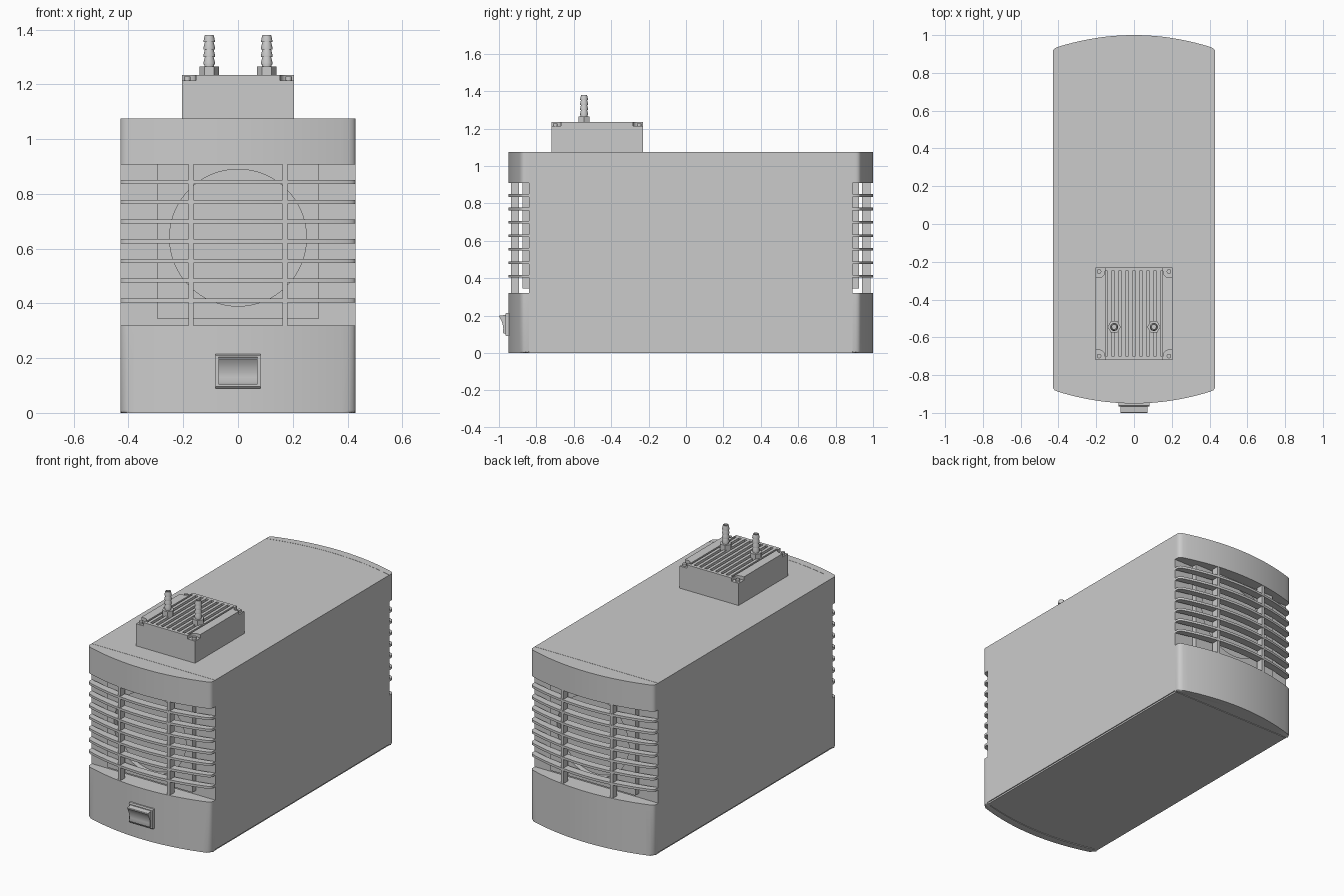
import bpy, bmesh, math

if "Cube" in bpy.data.objects:
    bpy.data.objects.remove(bpy.data.objects["Cube"])

YC = 0.025          # middle of the housing along y
HW = 0.43           # half width
Z_TOP = 1.075
SLOT = (0.32, 0.908)


def finish(name, bm, smooth=True):
    bmesh.ops.recalc_face_normals(bm, faces=bm.faces)
    me = bpy.data.meshes.new(name)
    bm.to_mesh(me)
    bm.free()
    ob = bpy.data.objects.new(name, me)
    bpy.context.collection.objects.link(ob)
    if smooth:
        bpy.ops.object.select_all(action='DESELECT')
        ob.select_set(True)
        bpy.context.view_layer.objects.active = ob
        bpy.ops.object.shade_smooth_by_angle(angle=math.radians(32))
    return ob


def prism(name, pts, lo, hi, place=lambda a, b, t: (a, b, t), bevel_bottom=0):
    """Extrude a 2D outline between lo and hi; place maps it into space."""
    bm = bmesh.new()
    a = [bm.verts.new(place(p[0], p[1], lo)) for p in pts]
    b = [bm.verts.new(place(p[0], p[1], hi)) for p in pts]
    bottom = bm.faces.new(a)
    bm.faces.new(b)
    n = len(pts)
    for i in range(n):
        bm.faces.new((a[i], a[(i + 1) % n], b[(i + 1) % n], b[i]))
    if bevel_bottom:
        bmesh.ops.bevel(bm, geom=list(bottom.edges), offset=bevel_bottom,
                        segments=2, profile=0.5, affect='EDGES')
    return finish(name, bm)


def box(name, x, y, z):
    return prism(name, [(x[0], y[0]), (x[1], y[0]), (x[1], y[1]), (x[0], y[1])], *z)


def lathe(name, profile, loc, n=32):
    """Revolve a closed (r, z) profile about a vertical axis."""
    bm = bmesh.new()
    rings = [[bm.verts.new((loc[0] + r * math.cos(2 * math.pi * i / n),
                            loc[1] + r * math.sin(2 * math.pi * i / n),
                            loc[2] + z)) for i in range(n)] for r, z in profile]
    for k, ring in enumerate(rings):
        nxt = rings[(k + 1) % len(rings)]
        for i in range(n):
            j = (i + 1) % n
            bm.faces.new((ring[i], ring[j], nxt[j], nxt[i]))
    return finish(name, bm)


def disc(cx, cy, r, n, start=0.0):
    return [(cx + r * math.cos(start + 2 * math.pi * i / n),
             cy + r * math.sin(start + 2 * math.pi * i / n)) for i in range(n)]


# Main housing
box("housing", (-HW, HW), (YC - 0.865, YC + 0.865), (0.01, Z_TOP))
box("base_plate", (-HW + 0.006, HW - 0.006), (YC - 0.87, YC + 0.87), (0, 0.01))

# Plan outlines of the bowed ends, measured outward from the housing middle
xs = [0.405 * i / 14 for i in range(-14, 15)]
corner = [(0.42, 0.905), (0.428, 0.895), (HW, 0.882), (HW, 0.865)]
outer = ([(-x, h) for x, h in reversed(corner)]
         + [(x, 0.975 - 0.063 * (x / 0.405) ** 2) for x in xs] + corner)
inner = [(HW * i / 14, 0.925 - 0.06 * (i / 14) ** 2) for i in range(-14, 15)]
shell = outer + list(reversed(inner[1:-1]))

for end, s in (("front", -1), ("back", 1)):
    def plan(x, h, z, s=s):
        return (x, YC + s * h, z)

    # Solid bands above and below the grille
    prism(end + "_cap_lower", shell, 0, SLOT[0], plan, 0.01)
    prism(end + "_cap_upper", shell, SLOT[1], Z_TOP, plan)
    prism(end + "_floor", inner, 0.004, SLOT[0], plan)
    prism(end + "_roof", inner, SLOT[1], Z_TOP - 0.001, plan)

    # Grille slats and uprights
    for k in range(7):
        z = 0.411 + 0.072 * k
        prism(f"{end}_slat_{k + 1}", shell, z - 0.0075, z + 0.0075, plan)
    for side in (-1, 1):
        x = side * 0.172
        prism(f"{end}_upright", [(x - 0.009, 0.917), (x + 0.009, 0.917),
                                 (x + 0.009, 0.961), (x - 0.009, 0.961)],
              SLOT[0], SLOT[1], plan)

    # Square fan frame with a round opening
    bm = bmesh.new()
    n, half, zc = 64, 0.295, 0.64
    rings = []
    for square, h in ((1, 0.864), (1, 0.9), (0, 0.9), (0, 0.866)):
        ring = []
        for i in range(n):
            c, q = math.cos(2 * math.pi * i / n), math.sin(2 * math.pi * i / n)
            r = half / max(abs(c), abs(q)) if square else 0.25
            ring.append(bm.verts.new(plan(r * c, h, zc + r * q)))
        rings.append(ring)
    for a, b in zip(rings, rings[1:]):
        for i in range(n):
            j = (i + 1) % n
            bm.faces.new((a[i], a[j], b[j], b[i]))
    bm.faces.new(rings[-1])
    finish(end + "_fan_frame", bm)

# Power switch: bezel and rocker (profiles in y, z extruded along x)
along_x = lambda y, z, x: (x, y, z)
prism("switch_bezel", [(-0.93, 0.09), (-0.96, 0.09), (-0.966, 0.096),
                       (-0.966, 0.209), (-0.96, 0.215), (-0.93, 0.215)],
      -0.083, 0.083, along_x)
prism("switch_rocker", [(-0.95, 0.104), (-0.976, 0.104), (-0.979, 0.112),
                        (-0.977, 0.13), (-0.979, 0.148), (-0.984, 0.166),
                        (-0.991, 0.182), (-1.0, 0.195), (-0.998, 0.2),
                        (-0.95, 0.205)],
      -0.072, 0.072, along_x)

# Pump block on the roof
PY, PX, PL = -0.475, 0.205, 0.245
Z0, Z1 = 1.214, 1.235
box("pump_block", (-PX, PX), (PY - PL, PY + PL), (Z_TOP - 0.005, Z0))

# Raised lid: side rails with notched corners, end strips and cooling ribs
half_rail = [(0.15, PL), (0.154, PL), (0.155, 0.222)]
half_rail += [(0.185 + 0.03 * math.cos(t), 0.222 + 0.03 * math.sin(t))
              for t in [math.pi * (1 + k / 12) for k in range(1, 7)]]
half_rail += [(PX, 0.192)]
rail = half_rail + [(x, -y) for x, y in reversed(half_rail)]
for s in (-1, 1):
    prism("lid_rail", rail, Z0, Z1, lambda x, y, z, s=s: (s * x, PY + y, z))
    box("lid_end_strip", (-0.15, 0.15),
        sorted((PY + s * 0.225, PY + s * PL)), (Z0, Z1))
    for t in (-1, 1):
        prism("lid_screw", disc(s * 0.185, PY + t * 0.224, 0.012, 20), Z0, Z0 + 0.014)
for k in range(8):
    x = -0.1295 + 0.037 * k
    box(f"cooling_rib_{k + 1}", (x - 0.0095, x + 0.0095),
        (PY - 0.225, PY + 0.225), (Z0, Z1))

# Hose connectors: hex nut plus hollow barbed spigot
barb = [(0.011, 0), (0.018, 0), (0.018, 0.038)]
for k in range(3):
    z = 0.038 + 0.027 * k
    barb += [(0.021, z), (0.021, z + 0.007), (0.016, z + 0.027)]
barb += [(0.021, 0.119), (0.021, 0.124), (0.016, 0.145), (0.011, 0.145)]
for s in (-1, 1):
    x, y = s * 0.105, -0.545
    prism("hose_nut", disc(x, y, 0.035, 6), Z0, 1.265)
    lathe("hose_barb", barb, (x, y, 1.235))
